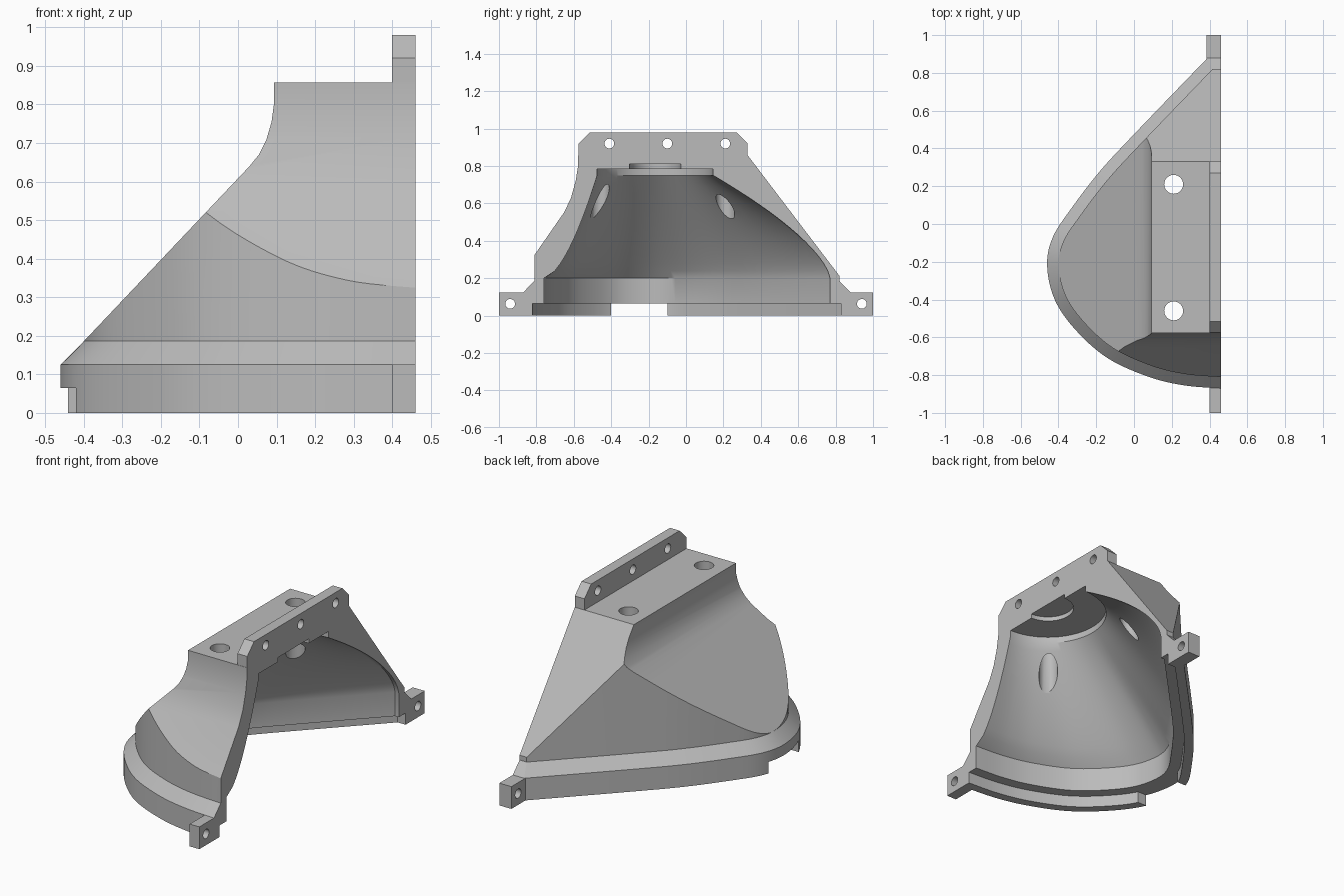
import bpy, bmesh, math
from mathutils import Vector

if "Cube" in bpy.data.objects:
    bpy.data.objects.remove(bpy.data.objects["Cube"])

FACE_X = 0.46     # plane of the open mating face
OVER = 0.6        # solids overshoot it and are trimmed at the end
AXIS_Y = -0.165   # centre of the round recess

grey = bpy.data.materials.new("plain_grey")
grey.use_nodes = True
grey.diffuse_color = (0.5, 0.5, 0.5, 1)
grey.node_tree.nodes["Principled BSDF"].inputs["Base Color"].default_value = (0.5, 0.5, 0.5, 1)


def loft(name, rings):
    """Closed solid skinned through rings of equal point count."""
    bm = bmesh.new()
    vr = [[bm.verts.new(p) for p in r] for r in rings]
    n = len(vr[0])
    for a, b in zip(vr, vr[1:]):
        for i in range(n):
            j = (i + 1) % n
            bm.faces.new((a[i], a[j], b[j], b[i]))
    bm.faces.new(vr[0])
    bm.faces.new(vr[-1])
    bmesh.ops.recalc_face_normals(bm, faces=bm.faces)
    me = bpy.data.meshes.new(name)
    bm.to_mesh(me)
    bm.free()
    me.materials.append(grey)
    ob = bpy.data.objects.new(name, me)
    bpy.context.collection.objects.link(ob)
    return ob


def prism(name, pts, axis, lo, hi):
    """Extrude a 2D profile along x, y or z."""
    place = {"x": lambda u, v, h: (h, u, v),
             "y": lambda u, v, h: (u, h, v),
             "z": lambda u, v, h: (u, v, h)}[axis]
    return loft(name, [[place(u, v, h) for u, v in pts] for h in (lo, hi)])


def rect(u0, v0, u1, v1):
    return [(u0, v0), (u1, v0), (u1, v1), (u0, v1)]


def circle(u, v, r, n=32):
    return [(u + r * math.cos(math.tau * i / n), v + r * math.sin(math.tau * i / n))
            for i in range(n)]


def combine(target, tool, op):
    mod = target.modifiers.new(op, "BOOLEAN")
    mod.operation, mod.object, mod.solver = op, tool, "EXACT"
    bpy.ops.object.select_all(action="DESELECT")
    bpy.context.view_layer.objects.active = target
    target.select_set(True)
    bpy.ops.object.modifier_apply(modifier=mod.name)
    bpy.data.objects.remove(tool)


def spline(pts, steps=6):
    """Smooth curve through the points."""
    p = [Vector(q) for q in [pts[0]] + pts + [pts[-1]]]
    out = []
    for a, b, c, d in zip(p, p[1:], p[2:], p[3:]):
        for k in range(steps):
            t = k / steps
            out.append(0.5 * (2 * b + (c - a) * t + (2 * a - 5 * b + 4 * c - d) * t ** 2
                              + (3 * b - a - 3 * c + d) * t ** 3))
    return out + [p[-1]]


# Footprint of the shell, from the +y end round the nose to the -y end
FOOT = [Vector((OVER, 0.88))] + spline([
    (0.39, 0.88), (0, 0.475), (-0.18, 0.28), (-0.33, 0.085), (-0.43, -0.07),
    (-0.46, -0.22), (-0.42, -0.4), (-0.31, -0.56), (-0.14, -0.71),
    (0.08, -0.81), (0.27, -0.855), (FACE_X, -0.87)]) + [Vector((OVER, -0.87))]


def outline(d):
    """Footprint moved inward by d."""
    out = [(OVER, FOOT[0].y - d)]
    for a, b, c in zip(FOOT, FOOT[1:], FOOT[2:]):
        e, f = (b - a).normalized(), (c - b).normalized()
        n1, n2 = Vector((-e.y, e.x)), Vector((-f.y, f.x))
        m = b + (n1 + n2) * (d / (1 + n1.dot(n2)))
        out.append((m.x, m.y))
    return out + [(OVER, FOOT[-1].y + d)]


def level(pts, z):
    return [(x, y, z) for x, y in pts]


# Upper hood: footprint walls trimmed by a side profile and a sloped nose profile
shell = prism("shroud_half", outline(0.06), "z", 0.1, 0.857)
side = prism("side_trim", [(-1.035, 0), (-0.82, 0.31), (-0.65, 0.555), (-0.615, 0.63),
                           (-0.59, 0.72), (-0.577, 0.8), (-0.575, 0.95), (0.26, 0.95),
                           (0.33, 0.857), (0.83, 0.2), (0.98, 0)], "x", -0.8, 0.8)
combine(shell, side, "INTERSECT")
nose = prism("nose_trim", [(-0.576, 0), (0.03, 0.64), (0.055, 0.671), (0.074, 0.71),
                           (0.087, 0.755), (0.093, 0.8), (0.093, 0.95), (0.8, 0.95), (0.8, 0)],
             "y", -1.2, 1.2)
combine(shell, nose, "INTERSECT")

# Base rim with chamfered top
rim = loft("rim", [level(outline(0), 0), level(outline(0), 0.125), level(outline(0.06), 0.186)])
combine(shell, rim, "UNION")

# Top flange and the two foot tabs
flange = prism("top_flange", [(-0.575, 0.82), (-0.575, 0.92), (-0.515, 0.98),
                              (0.27, 0.98), (0.33, 0.92), (0.33, 0.82)], "x", 0.4, OVER)
combine(shell, flange, "UNION")
for x0, y0, y1 in ((0.385, 0.8, 1), (0.4, -1, -0.8)):
    combine(shell, prism("tab", rect(x0, y0, OVER, y1), "z", 0, 0.125), "UNION")

# Cavity: from the inset footprint up to a half round recess
base = [Vector(p) for p in outline(0.11)[1:-1]]
run = [0]
for a, b in zip(base, base[1:]):
    run.append(run[-1] + (b - a).length)


def cavity_ring(s, z):
    pts = []
    for p, r in zip(base, run):
        f = r / run[-1]
        ang = math.pi * (0.5 + f)
        top = Vector((FACE_X + 0.31 * math.cos(ang), AXIS_Y + 0.31 * math.sin(ang)))
        q = p.lerp(top, s ** (1.5 - 0.9 * f))
        pts.append((q.x, q.y, z))
    return [(OVER, pts[0][1], z)] + pts + [(OVER, pts[-1][1], z)]


STEPS = 14
rings = [cavity_ring(0, 0.03)]
rings += [cavity_ring(i / STEPS, 0.2 + 0.55 * i / STEPS) for i in range(STEPS + 1)]
rings.append(cavity_ring(1, 0.785))
combine(shell, loft("cavity", rings), "DIFFERENCE")
combine(shell, prism("recess", circle(FACE_X, AXIS_Y, 0.137, 48), "z", 0.7, 0.81), "DIFFERENCE")

# Step inside the bottom lip, and the gap in the lip at the nose
combine(shell, prism("lip_step", outline(0.05), "z", -0.1, 0.065), "DIFFERENCE")
combine(shell, prism("lip_gap", rect(-0.7, -0.4, -0.25, -0.1), "z", -0.1, 0.065), "DIFFERENCE")

# Bolt holes: two down through the deck, three in the flange, one in each tab
for y in (0.21, -0.46):
    combine(shell, prism("deck_hole", circle(0.21, y, 0.05), "z", 0.38, 1), "DIFFERENCE")
for y, z in ((-0.41, 0.92), (-0.1, 0.92), (0.21, 0.92), (-0.94, 0.063), (0.94, 0.063)):
    combine(shell, prism("bolt_hole", circle(y, z, 0.026, 24), "x", 0.3, 0.7), "DIFFERENCE")

# Flat mating face
combine(shell, prism("face_trim", rect(FACE_X, -1.5, 1, 1.5), "z", -0.5, 1.5), "DIFFERENCE")

shell.select_set(True)
bpy.context.view_layer.objects.active = shell
bpy.ops.object.shade_smooth_by_angle(angle=math.radians(32))
